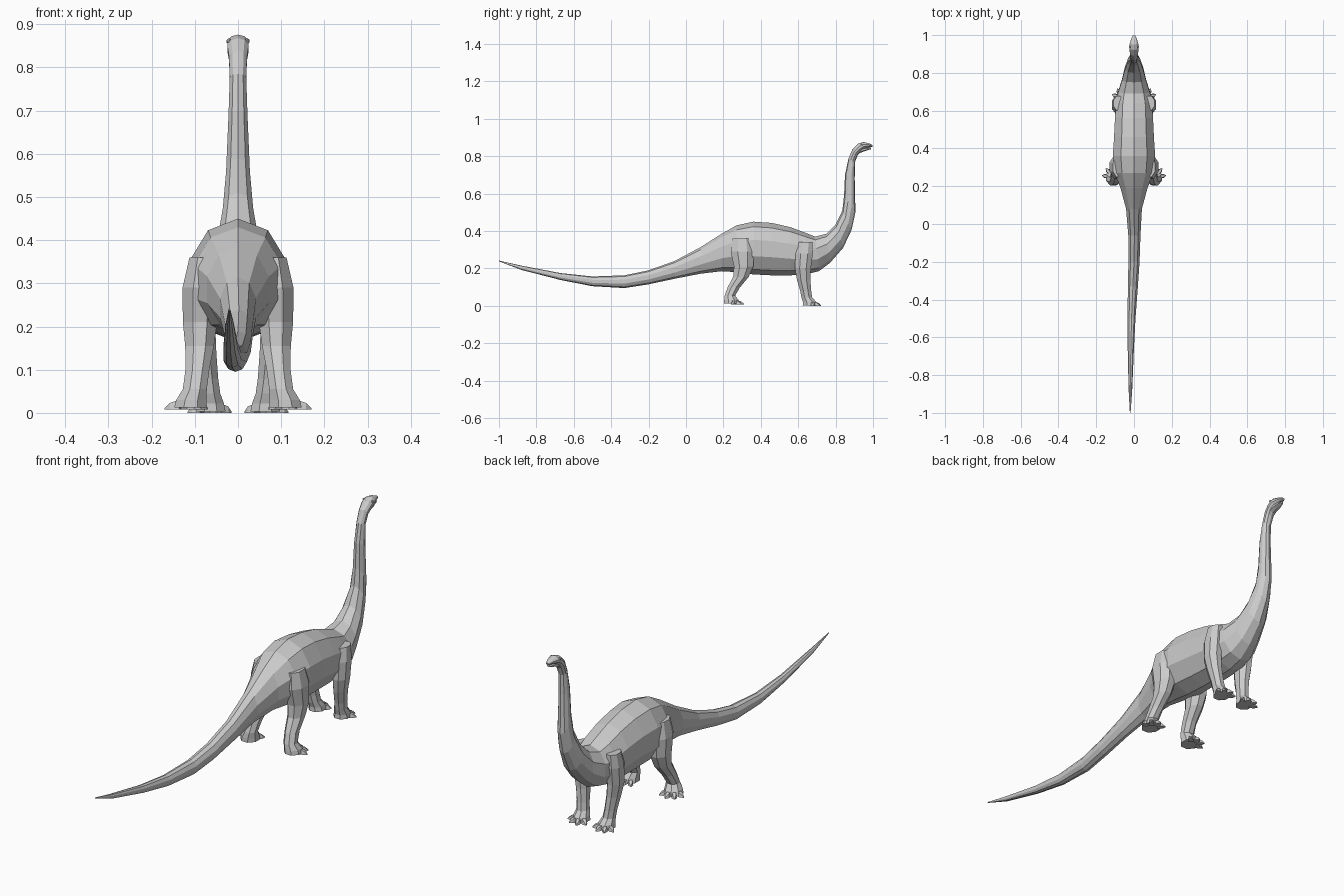
import bpy, bmesh
from math import sin, cos, pi, radians
from mathutils import Vector

if "Cube" in bpy.data.objects:
    bpy.data.objects.remove(bpy.data.objects["Cube"])


def make_object(name, bm):
    bmesh.ops.recalc_face_normals(bm, faces=bm.faces)
    mesh = bpy.data.meshes.new(name)
    bm.to_mesh(mesh)
    bm.free()
    obj = bpy.data.objects.new(name, mesh)
    bpy.context.collection.objects.link(obj)
    return obj


def loft(bm, rings):
    """Skin a list of equally sized point rings and cap both ends."""
    loops = [[bm.verts.new(p) for p in ring] for ring in rings]
    n = len(loops[0])
    for a, b in zip(loops, loops[1:]):
        for i in range(n):
            j = (i + 1) % n
            bm.faces.new((a[i], a[j], b[j], b[i]))
    bm.faces.new(loops[0])
    bm.faces.new(loops[-1])


def spine_ring(top, bottom, w, x=0, n=10):
    """Upright oval between a back point and a belly point, given as (y, z)."""
    t, b = Vector((x, *top)), Vector((x, *bottom))
    mid, half = (t + b) / 2, (t - b) / 2
    return [mid + half * cos(2 * pi * i / n) + Vector((w * sin(2 * pi * i / n), 0, 0))
            for i in range(n)]


def leg_ring(z, cx, cy, rx, ry, side, n=8):
    return [Vector((side * (cx + rx * cos(2 * pi * (i + .5) / n)),
                    cy + ry * sin(2 * pi * (i + .5) / n), z)) for i in range(n)]


# Tail and trunk: y, belly z, back z, half width, x offset
trunk = [
    (-1.0, .238, .242, .002, -.020), (-.88, .192, .215, .010, -.019),
    (-.67, .138, .175, .017, -.017), (-.50, .105, .157, .022, -.013),
    (-.33, .095, .163, .028, -.006), (-.20, .115, .190, .031, 0),
    (-.06, .145, .240, .034, .002), (.08, .172, .315, .044, 0),
    (.19, .185, .385, .075, 0), (.27, .180, .430, .108, 0),
    (.36, .168, .450, .118, 0), (.46, .163, .443, .111, 0),
    (.56, .163, .420, .106, 0), (.64, .168, .390, .101, 0),
]
# Neck and skull: back y, back z, throat y, throat z, half width
neck = [
    (.69, .370, .71, .185, .088), (.75, .385, .77, .230, .068),
    (.80, .435, .84, .310, .052), (.836, .510, .885, .405, .037),
    (.845, .590, .906, .500, .029), (.850, .700, .902, .680, .023),
    (.868, .785, .904, .770, .020), (.890, .838, .918, .805, .022),
    (.922, .868, .932, .822, .026), (.950, .876, .950, .838, .025),
    (.978, .869, .976, .847, .017), (.998, .860, .996, .850, .008),
]
bm = bmesh.new()
loft(bm, [spine_ring((y, zt), (y, zb), w, x) for y, zb, zt, w, x in trunk]
     + [spine_ring((a, b), (c, d), w) for a, b, c, d, w in neck])
make_object("body_neck_and_tail", bm)

# Lower jaw
bm = bmesh.new()
loft(bm, [spine_ring((y, zt), (y, zb), w, n=6) for y, zb, zt, w in
          [(.925, .815, .845, .019), (.955, .827, .845, .018), (.988, .837, .846, .009)]])
make_object("lower_jaw", bm)

# Eyes and brow ridges
for side in (-1, 1):
    bm = bmesh.new()
    bmesh.ops.create_icosphere(bm, subdivisions=1, radius=.007)
    bmesh.ops.translate(bm, verts=bm.verts, vec=(side * .021, .938, .861))
    make_object("eye_left" if side < 0 else "eye_right", bm)

# Legs: z, centre x, centre y, x radius, y radius
hind = [(.36, .080, .300, .035, .055), (.29, .086, .302, .046, .068),
        (.21, .088, .308, .043, .056), (.155, .089, .294, .036, .045),
        (.10, .094, .256, .030, .036), (.055, .100, .235, .030, .030),
        (.030, .108, .243, .038, .042), (.012, .110, .246, .041, .046)]
front = [(.34, .083, .640, .028, .040), (.28, .086, .632, .034, .050),
         (.20, .084, .625, .034, .046), (.14, .077, .629, .029, .039),
         (.08, .070, .640, .026, .032), (.045, .066, .646, .027, .031),
         (.022, .064, .660, .034, .038), (.003, .063, .662, .037, .041)]


def toes(bm, cx, cy, rx, ry, z, side, turn):
    """Fan of four pointed toes round the front of a foot."""
    for angle in (-62, -22, 18, 58):
        a = radians(angle + turn)
        out = Vector((side * sin(a), cos(a), 0))
        across = Vector((out.y, -out.x, 0))
        root = Vector((side * cx, cy, z)) + Vector((out.x * rx * .6, out.y * ry * .6, 0))
        tip = root + out * .036
        base = [root - across * .011, root + across * .011,
                root + across * .007 + Vector((0, 0, .022)),
                root - across * .007 + Vector((0, 0, .022))]
        mid = [p + out * .022 - Vector((0, 0, (p.z - z) * .3)) for p in base]
        end = [tip + (p - root) * .15 for p in base]
        loft(bm, [base, mid, end])


for side, label in ((-1, "left"), (1, "right")):
    for name, rings, turn in (("hind", hind, 22), ("front", front, 8)):
        bm = bmesh.new()
        loft(bm, [leg_ring(*r, side) for r in rings])
        make_object(f"{name}_leg_{label}", bm)
        z, cx, cy, rx, ry = rings[-1]
        bm = bmesh.new()
        toes(bm, cx, cy, rx, ry, 0 if name == "front" else .008, side, turn)
        make_object(f"{name}_toes_{label}", bm)
